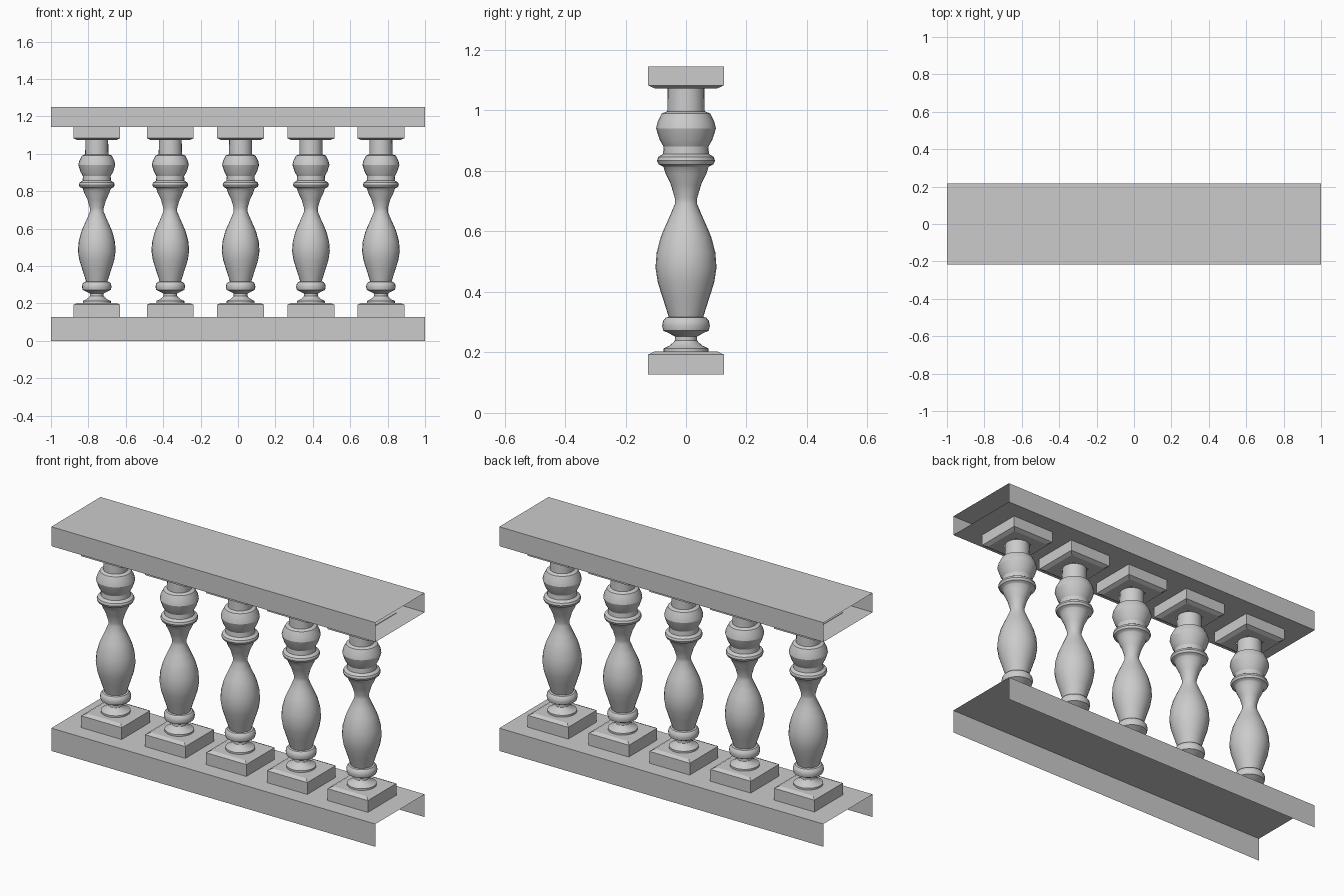
import bpy, bmesh
from math import pi, cos, sin, sqrt, radians

if "Cube" in bpy.data.objects:
    bpy.data.objects.remove(bpy.data.objects["Cube"])


def add_object(name, bm, smooth=False):
    bmesh.ops.recalc_face_normals(bm, faces=bm.faces[:])
    mesh = bpy.data.meshes.new(name)
    bm.to_mesh(mesh)
    bm.free()
    obj = bpy.data.objects.new(name, mesh)
    bpy.context.collection.objects.link(obj)
    if smooth:
        bpy.ops.object.select_all(action='DESELECT')
        obj.select_set(True)
        bpy.context.view_layer.objects.active = obj
        bpy.ops.object.shade_smooth_by_angle(angle=radians(30))
    return obj


def turned(name, profile, sides, x, start=0.0, scale=1.0, cap=False, smooth=False):
    """Revolve (radius, z) points around a vertical axis at x."""
    bm = bmesh.new()
    rings = []
    for r, z in profile:
        rings.append([bm.verts.new((x + r * scale * cos(start + 2 * pi * i / sides),
                                    r * scale * sin(start + 2 * pi * i / sides), z))
                      for i in range(sides)])
    for a, b in zip(rings, rings[1:]):
        for i in range(sides):
            j = (i + 1) % sides
            bm.faces.new((a[i], a[j], b[j], b[i]))
    if cap:
        bm.faces.new(rings[-1])
    return add_object(name, bm, smooth)


def rail(name, z0, z1, underside):
    """Hollow rail, open at both ends."""
    bm = bmesh.new()
    section = [(-0.217, z0), (-0.217, z1), (0.217, z1), (0.217, z0)]
    ends = [[bm.verts.new((x, y, z)) for y, z in section] for x in (-1, 1)]
    for i in range(4 if underside else 3):
        j = (i + 1) % 4
        bm.faces.new((ends[0][i], ends[0][j], ends[1][j], ends[1][i]))
    return add_object(name, bm)


# Rails
rail("bottom_rail", 0.0, 0.127, False)
rail("top_rail", 1.142, 1.25, True)

# Profiles (radius, z)
shaft = [(0.075, 0.203), (0.075, 0.213), (0.055, 0.222), (0.041, 0.234), (0.037, 0.24),
         (0.037, 0.253), (0.058, 0.264), (0.075, 0.272), (0.079, 0.288), (0.076, 0.304),
         (0.067, 0.315), (0.057, 0.317), (0.077, 0.38), (0.093, 0.43), (0.101, 0.48),
         (0.097, 0.53), (0.084, 0.58), (0.074, 0.605), (0.056, 0.645), (0.037, 0.69),
         (0.037, 0.71), (0.05, 0.755), (0.067, 0.79), (0.074, 0.812), (0.078, 0.816),
         (0.091, 0.822), (0.096, 0.834), (0.092, 0.846), (0.076, 0.856), (0.074, 0.88),
         (0.087, 0.903), (0.099, 0.94), (0.094, 0.962), (0.08, 0.99), (0.062, 0.997),
         (0.061, 1.074)]
plinth = [(0.125, 0.127), (0.125, 0.193), (0.104, 0.203), (0.04, 0.203)]
abacus = [(0.05, 1.073), (0.104, 1.073), (0.125, 1.083), (0.125, 1.145)]

# Five balusters, each with a square foot and head
for n, x in enumerate((-0.755, -0.362, 0.014, 0.39, 0.764), 1):
    turned(f"baluster_{n}", shaft, 24, x, smooth=True)
    turned(f"baluster_foot_{n}", plinth, 4, x, pi / 4, sqrt(2), cap=True)
    turned(f"baluster_head_{n}", abacus, 4, x, pi / 4, sqrt(2), cap=True)
